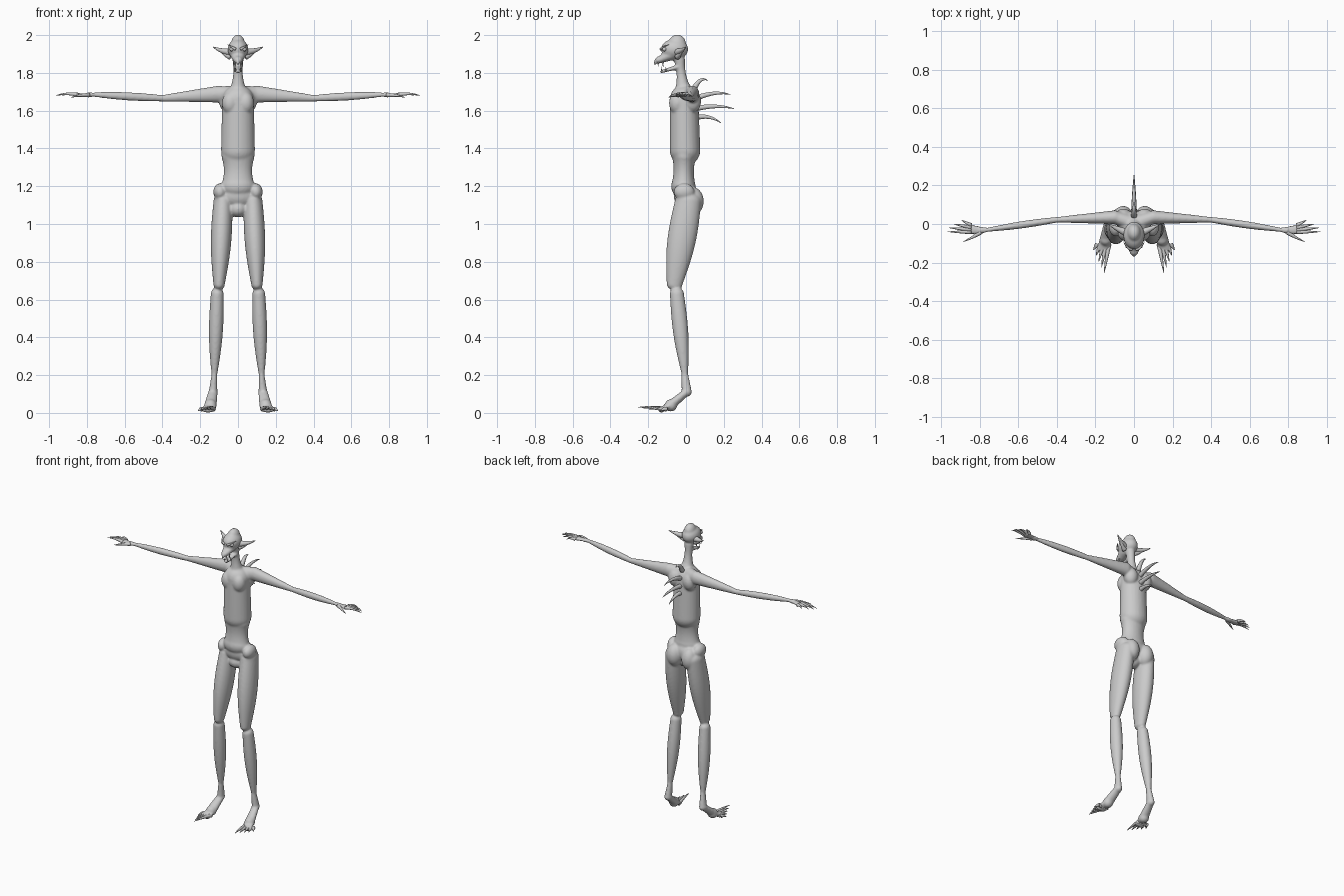
import bpy, bmesh, math
from mathutils import Vector, Matrix

if "Cube" in bpy.data.objects:
    bpy.data.objects.remove(bpy.data.objects["Cube"])

GREY = (0.6, 0.6, 0.6, 1)
skin = bpy.data.materials.new("grey_skin")
skin.use_nodes = True
skin.diffuse_color = GREY
skin.node_tree.nodes["Principled BSDF"].inputs["Base Color"].default_value = GREY


def skin_rings(bm, rings):
    """Bridge consecutive rings of points and cap both ends."""
    loops = [[bm.verts.new(point) for point in ring] for ring in rings]
    count = len(loops[0])
    for lower, upper in zip(loops, loops[1:]):
        for i in range(count):
            j = (i + 1) % count
            bm.faces.new((lower[i], lower[j], upper[j], upper[i]))
    bm.faces.new(loops[0])
    bm.faces.new(loops[-1])


def circle(count):
    angles = [math.tau * i / count for i in range(count)]
    return [(math.cos(angle), math.sin(angle)) for angle in angles]


def ball(bm, centre, radii):
    placement = Matrix.LocRotScale(Vector(centre), None, Vector(radii))
    bmesh.ops.create_uvsphere(bm, u_segments=24, v_segments=16, radius=1, matrix=placement)


def limb(bm, start, end, start_radius, end_radius, swell=0, depth=1, steps=16):
    """Round-ended body segment that swells between its joints; depth flattens its second radius."""
    start, end = Vector(start), Vector(end)
    reach = end - start
    axis = max(range(3), key=lambda k: abs(reach[k]))
    wide, deep = [k for k in range(3) if k != axis]

    def radii(radius):
        size = Vector((1, 1, 1)) * radius * min(1, depth)
        size[wide] = radius
        size[deep] = radius * depth
        return size

    rings = []
    for step in range(steps + 1):
        t = step / steps
        radius = start_radius + (end_radius - start_radius) * t + swell * math.sin(math.pi * t)
        size = radii(radius)
        ring = []
        for c, s in circle(24):
            point = start + reach * t
            point[wide] += size[wide] * c
            point[deep] += size[deep] * s
            ring.append(point)
        rings.append(ring)
    skin_rings(bm, rings)
    ball(bm, start, radii(start_radius))
    ball(bm, end, radii(end_radius))


def horn(bm, base, middle, tip, radius, steps=10):
    """Curved spike tapering to a point."""
    base, middle, tip = Vector(base), Vector(middle), Vector(tip)
    rings = []
    for step in range(steps + 1):
        t = step / steps
        centre = base.lerp(middle, t).lerp(middle.lerp(tip, t), t)
        turn = (middle - base).lerp(tip - middle, t).to_track_quat('Z', 'Y')
        width = radius * max(1 - t, 0.02) ** 0.7
        rings.append([centre + turn @ Vector((c * width, s * width, 0)) for c, s in circle(10)])
    skin_rings(bm, rings)


def finish(name, bm, mirror=True):
    bmesh.ops.recalc_face_normals(bm, faces=bm.faces)
    mesh = bpy.data.meshes.new(name)
    bm.to_mesh(mesh)
    bm.free()
    mesh.materials.append(skin)
    mesh.shade_smooth()
    obj = bpy.data.objects.new(name, mesh)
    bpy.context.collection.objects.link(obj)
    if mirror:
        obj.modifiers.new("mirror", 'MIRROR').use_mirror_merge = False
    return obj


# Body: overlapping segments fused into one skin
body = bmesh.new()

# Pelvis, waist, rib cage and neck
ball(body, (0, 0, 1.15), (.1, .065, .07))
ball(body, (0, -.01, 1.08), (.05, .05, .045))
limb(body, (0, -.014, 1.2), (0, -.01, 1.36), .09, .088, swell=-.014, depth=.72)
limb(body, (0, -.005, 1.39), (0, -.01, 1.66), .09, .084, depth=.9)
limb(body, (0, -.015, 1.72), (0, -.035, 1.87), .04, .03, swell=-.01)

# Egg-shaped skull, snout, hooked lip and open jaw
ball(body, (0, -.06, 1.925), (.055, .072, .055))
ball(body, (0, -.046, 1.955), (.036, .046, .048))
limb(body, (0, -.08, 1.9), (0, -.145, 1.868), .044, .024, depth=.8)
horn(body, (0, -.145, 1.87), (0, -.17, 1.86), (0, -.163, 1.83), .016)
limb(body, (0, -.03, 1.835), (0, -.13, 1.807), .027, .017, depth=.5)

for side in (1, -1):
    hip = (side * .08, .01, 1.12)
    knee = (side * .1, -.06, .68)
    calf = (side * .11, -.048, .63)
    ankle = (side * .125, -.006, .2)
    heel = (side * .132, .004, .11)
    instep = (side * .146, -.08, .04)
    toe_pad = (side * .158, -.13, .018)
    shoulder = (side * .1, .035, 1.688)
    elbow = (side * .4, .022, 1.666)
    wrist = (side * .76, -.03, 1.685)
    palm = (side * .79, -.033, 1.684)
    knuckles = (side * .855, -.027, 1.682)

    # Leg and foot
    limb(body, hip, knee, .05, .03, swell=.014, depth=1.4)
    limb(body, calf, ankle, .034, .015, swell=.012, depth=1.1)
    limb(body, ankle, heel, .016, .023, depth=1.2)
    limb(body, heel, instep, .025, .033)
    limb(body, instep, toe_pad, .033, .038, depth=.45)

    # Collar, arm and hand
    limb(body, (0, 0, 1.68), shoulder, .045, .036, depth=1.15)
    limb(body, shoulder, elbow, .036, .014, depth=1.25)
    limb(body, elbow, wrist, .015, .011, swell=.006, depth=1.15)
    limb(body, wrist, palm, .012, .018, depth=.8)
    limb(body, palm, knuckles, .02, .028, depth=.38)

    # Hip bone, buttock, shoulder blade and chest
    ball(body, (side * .095, -.01, 1.17), (.036, .055, .045))
    ball(body, (side * .056, .036, 1.12), (.052, .058, .075))
    ball(body, (side * .055, .035, 1.65), (.045, .045, .06))
    ball(body, (side * .04, -.045, 1.64), (.045, .045, .06))

body_object = finish("body", body, mirror=False)
fuse = body_object.modifiers.new("fuse", 'REMESH')
fuse.mode = 'VOXEL'
fuse.voxel_size = .006
fuse.use_smooth_shade = True
relax = body_object.modifiers.new("relax", 'SMOOTH')
relax.factor = .5
relax.iterations = 8

# Pointed ears: a flattened horn with a lower lobe
ears = bmesh.new()
horn(ears, (.035, -.045, 1.91), (.08, -.03, 1.91), (.133, 0, 1.938), .022)
horn(ears, (.04, -.045, 1.885), (.07, -.035, 1.895), (.1, -.012, 1.925), .016)
finish("ears", ears)

# Eyes under slanted brows
eyes = bmesh.new()
ball(eyes, (.033, -.114, 1.925), (.012, .012, .011))
finish("eyes", eyes)
brows = bmesh.new()
horn(brows, (.012, -.132, 1.925), (.035, -.13, 1.938), (.055, -.09, 1.95), .008)
finish("brows", brows)

# Upper and lower fangs
fangs = bmesh.new()
for x, y in ((.014, -.145), (.02, -.12)):
    horn(fangs, (x, y, 1.86), (x, y - .005, 1.845), (x, y, 1.83), .005)
    horn(fangs, (x - .004, y + .02, 1.808), (x, y + .01, 1.82), (x, y + .015, 1.835), .004)
finish("fangs", fangs)

# Spread fingers and thumb
fingers = bmesh.new()
for k in range(4):
    root = Vector((.845, -.042 + .012 * k, 1.683))
    tip = Vector((.966 - .008 * k * k, -.04 + .02 * k, 1.68))
    horn(fingers, root, (root + tip) / 2 + Vector((0, 0, .015)), tip, .011)
horn(fingers, (.79, -.04, 1.682), (.83, -.068, 1.685), (.885, -.092, 1.67), .012)
finish("fingers", fingers)

# Clawed toes, the inner one longest
toes = bmesh.new()
for k in range(5):
    root = Vector((.13 + .015 * k, -.105, .02))
    tip = Vector((.155 + .014 * k, -.255 + .03 * k, .03 - .005 * k))
    horn(toes, root, (root + tip) / 2 + Vector((0, 0, .008)), tip, .013)
finish("toes", toes)

# Curved spines down the back
spines = bmesh.new()
for k, reach in enumerate((.115, .235, .255, .185)):
    root_z = 1.71 - .05 * k
    tip_z = 1.76 - .075 * k
    horn(spines, (0, .04, root_z), (0, reach * .65, max(root_z, tip_z) + .025), (0, reach, tip_z), .016)
finish("back_spines", spines, mirror=False)
